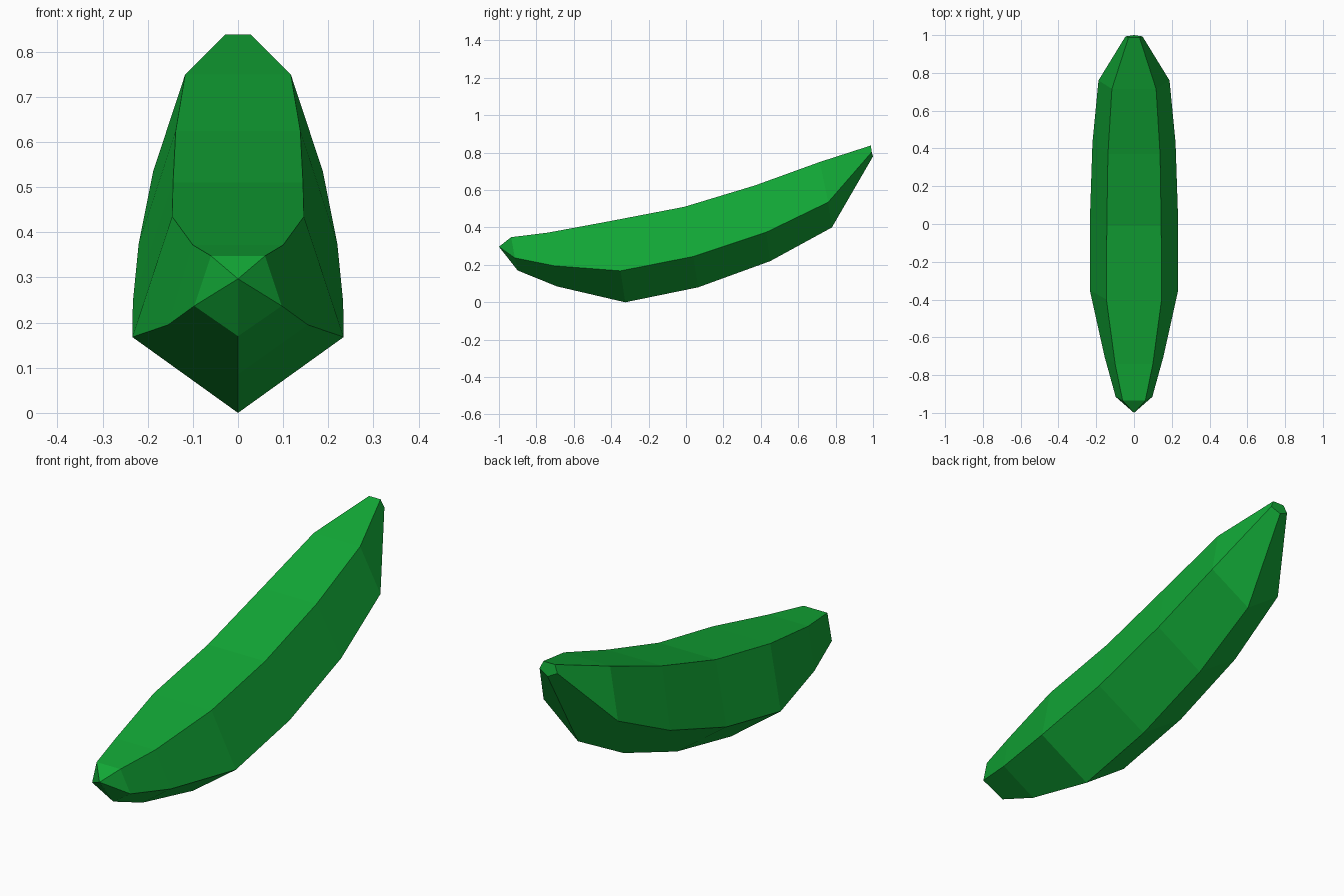
import bpy, bmesh

if "Cube" in bpy.data.objects:
    bpy.data.objects.remove(bpy.data.objects["Cube"])

# Skin colour
green = bpy.data.materials.new("banana green")
green.diffuse_color = (0.006, 0.39, 0.037, 1)
green.use_nodes = True
green.node_tree.nodes["Principled BSDF"].inputs["Base Color"].default_value = green.diffuse_color

# Five-sided stations: top edge (x, y, z), side edge (x, y, z), keel (y, z)
stations = [
    ((0.060, -0.935, 0.348), (0.097, -0.915, 0.237), (-0.90, 0.170)),
    ((0.100, -0.740, 0.372), (0.155, -0.705, 0.195), (-0.69, 0.085)),
    ((0.146, -0.400, 0.435), (0.234, -0.350, 0.168), (-0.325, 0.0)),
    ((0.144, -0.010, 0.510), (0.233, 0.040, 0.245), (0.065, 0.080)),
    ((0.138, 0.370, 0.625), (0.220, 0.430, 0.375), (0.450, 0.220)),
    ((0.117, 0.715, 0.750), (0.188, 0.760, 0.535), (0.780, 0.400)),
    ((0.029, 0.988, 0.838), (0.045, 0.993, 0.803), (1.0, 0.780)),
]

bm = bmesh.new()
rings = []
for (tx, ty, tz), (sx, sy, sz), (ky, kz) in stations:
    pts = [(tx, ty, tz), (sx, sy, sz), (0, ky, kz), (-sx, sy, sz), (-tx, ty, tz)]
    rings.append([bm.verts.new(p) for p in pts])

# Body skin between stations
for a, b in zip(rings, rings[1:]):
    for i in range(5):
        j = (i + 1) % 5
        bm.faces.new((a[i], a[j], b[j], b[i]))

# Pointed front tip and small cut stem end
tip = bm.verts.new((0, -1.0, 0.297))
for i in range(5):
    bm.faces.new((tip, rings[0][(i + 1) % 5], rings[0][i]))
bm.faces.new(rings[-1])

bmesh.ops.recalc_face_normals(bm, faces=bm.faces[:])
mesh = bpy.data.meshes.new("banana")
bm.to_mesh(mesh)
bm.free()
mesh.materials.append(green)
bpy.context.collection.objects.link(bpy.data.objects.new("banana", mesh))
